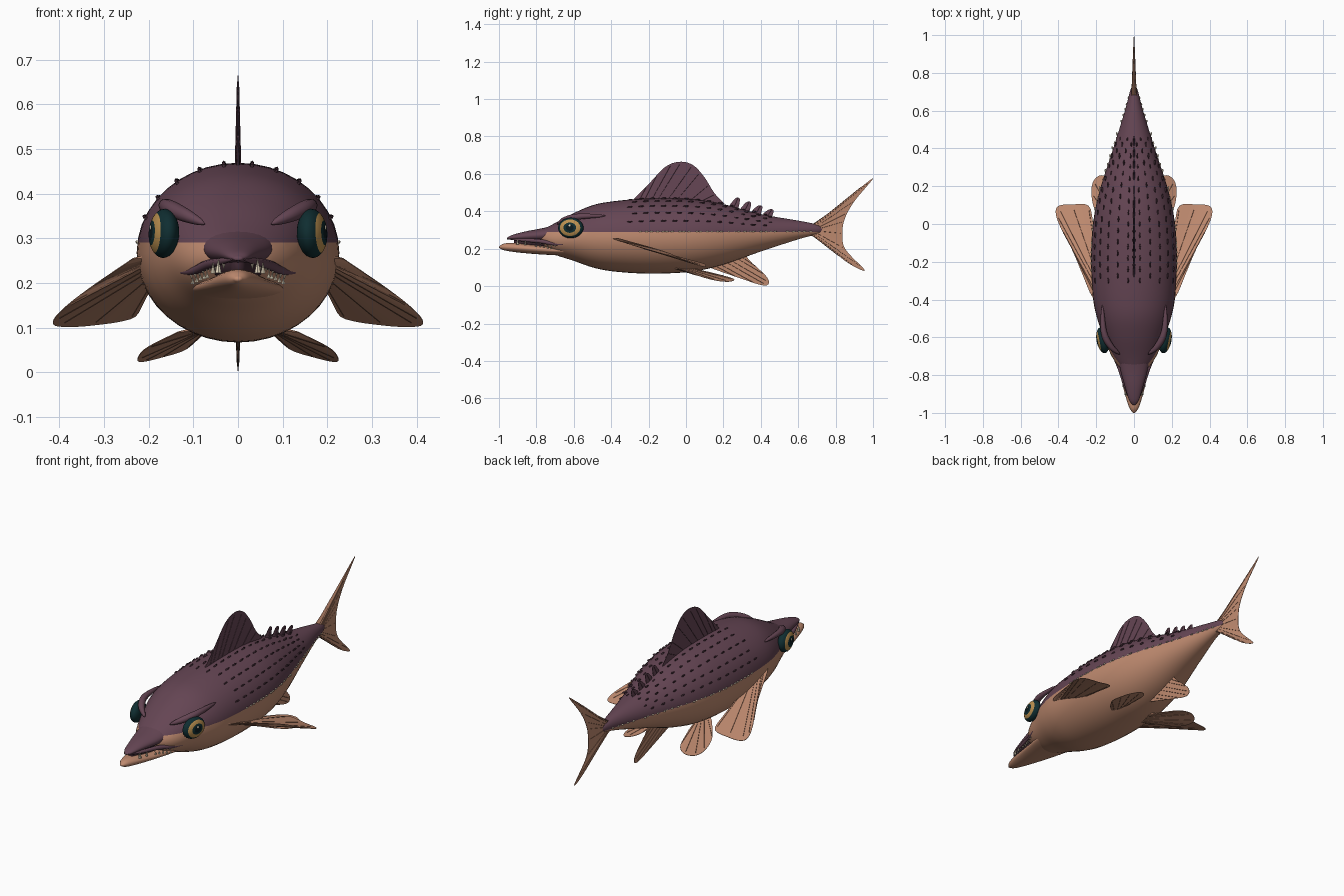
import bpy, bmesh, math, random
from mathutils import Vector, Matrix

random.seed(3)
if "Cube" in bpy.data.objects:
    bpy.data.objects.remove(bpy.data.objects["Cube"])


def material(name, r, g, b):
    m = bpy.data.materials.new(name)
    m.use_nodes = True
    m.diffuse_color = (r, g, b, 1)
    bsdf = next(n for n in m.node_tree.nodes if n.type == 'BSDF_PRINCIPLED')
    bsdf.inputs["Base Color"].default_value = (r, g, b, 1)
    bsdf.inputs["Roughness"].default_value = 0.7
    return m


PURPLE = material("plum_skin", .13, .06, .088)
TAN = material("tan_belly", .52, .255, .16)
DARK = material("dark_plum", .045, .02, .03)
PLUM_RAY = material("plum_fin_ray", .085, .038, .056)
BROWN = material("fin_ray_brown", .3, .145, .09)
TEAL = material("eye_teal", .005, .027, .031)
GOLD = material("eye_gold", .5, .28, .08)
BLACK = material("pupil_black", .003, .01, .013)
CREAM = material("tooth_cream", .78, .69, .52)


def curve(points, steps):
    """Smooth path through points, any dimension."""
    p = [Vector(q) for q in points]
    p = [2 * p[0] - p[1]] + p + [2 * p[-1] - p[-2]]
    out = []
    for k in range(steps + 1):
        u = k / steps * (len(p) - 3)
        i = min(int(u), len(p) - 4)
        t = u - i
        a, b, c, d = p[i:i + 4]
        out.append(b + (c - a) * (t / 2) + (2 * a - 5 * b + 4 * c - d) * (t * t / 2)
                   + (3 * b - a - 3 * c + d) * (t ** 3 / 2))
    return out


def finish(bm, name, mats, smooth=True, mirror=False):
    bmesh.ops.recalc_face_normals(bm, faces=bm.faces)
    for f in bm.faces:
        f.smooth = smooth
    me = bpy.data.meshes.new(name)
    bm.to_mesh(me)
    bm.free()
    for m in mats:
        me.materials.append(m)
    ob = bpy.data.objects.new(name, me)
    bpy.context.collection.objects.link(ob)
    if mirror:
        ob.modifiers.new("mirror", 'MIRROR')


def skin(bm, rings):
    """Bridge equal rings of points and cap both ends."""
    rings = [[bm.verts.new(v) for v in ring] for ring in rings]
    n = len(rings[0])
    for a, b in zip(rings, rings[1:]):
        for i in range(n):
            bm.faces.new((a[i], a[(i + 1) % n], b[(i + 1) % n], b[i]))
    bm.faces.new(rings[0])
    bm.faces.new(rings[-1])


def on_ring(s, a):
    """Point on an elliptical station (y, bottom, top, half width), angle from the top."""
    y, lo, hi, w = s
    return Vector((w * math.sin(a), y, (lo + hi) / 2 + (hi - lo) / 2 * math.cos(a)))


def loft(name, stations, mats, split=None, steps=24, n=40):
    bm = bmesh.new()
    path = curve(stations, steps)
    skin(bm, [[on_ring(s, math.tau * i / n) for i in range(n)] for s in path])
    if split:
        bmesh.ops.bisect_plane(bm, geom=bm.verts[:] + bm.edges[:] + bm.faces[:],
                               plane_co=(0, 0, split), plane_no=(0, 0, 1))
        for f in bm.faces:
            f.material_index = int(f.calc_center_median().z < split)
    finish(bm, name, mats)
    return path


def tube(name, points, radius, mat, n=10, steps=20):
    """Tapered mirrored ridge along a path."""
    bm = bmesh.new()
    path = curve(points, steps)
    rings = []
    for i, p in enumerate(path):
        d = (path[min(i + 1, steps)] - path[max(i - 1, 0)]).normalized()
        side = d.cross(Vector((0, 0, 1))).normalized()
        up = side.cross(d)
        r = radius * (0.1 + math.sin(math.pi * i / steps) ** 0.6)
        rings.append([p + r * (side * math.cos(math.tau * k / n) + up * math.sin(math.tau * k / n))
                      for k in range(n)])
    skin(bm, rings)
    finish(bm, name, [mat], mirror=True)


def fin(name, base, edge, mat, ray_mat, rays=8, thick=.006, steps=32, mirror=False):
    """Blade that thins from its base to its edge, with raised rays."""
    bm = bmesh.new()
    b, e = curve(base, steps), curve(edge, steps)
    normal = Vector((0, 0, 0))
    for i in range(steps):
        normal += (e[i] - b[i]).cross(e[i + 1] - e[i])
    normal.normalize()
    skin(bm, [[p + normal * thick, q + normal * .001, q - normal * .001, p - normal * thick]
              for p, q in zip(b, e)])
    count = len(bm.faces)
    for k in range(1, rays + 1):
        i = round(k * steps / (rays + 1))
        p, q = b[i], b[i].lerp(e[i], .93)
        side = (q - p).cross(normal).normalized() * .002
        skin(bm, [[c + normal * h, c + side, c - normal * h, c - side]
                  for c, h in ((p, thick + .0015), (q, .0025))])
    bm.faces.ensure_lookup_table()
    for f in bm.faces[count:]:
        f.material_index = 1
    finish(bm, name, [mat, ray_mat], smooth=False, mirror=mirror)


# Body, dark above the flank line and pale below
body = loft("body", [
    (-.79, .235, .285, .03), (-.76, .205, .306, .075), (-.7, .168, .337, .118),
    (-.6, .135, .39, .16), (-.5, .10, .432, .195), (-.4, .08, .452, .216),
    (-.25, .068, .466, .226), (-.1, .068, .469, .225), (.05, .08, .463, .21),
    (.2, .115, .438, .175), (.4, .185, .385, .11), (.6, .25, .35, .048),
    (.7, .277, .33, .022), (.73, .29, .315, .008)], [PURPLE, TAN], split=.29, steps=72)

# Snout, lower jaw and mouth lining
loft("snout", [(-.957, .25, .258, .008), (-.93, .247, .273, .027), (-.86, .242, .292, .048),
               (-.77, .237, .309, .073), (-.68, .237, .33, .088)], [PURPLE], n=28)
loft("lower_jaw", [(-1, .205, .212, .006), (-.97, .191, .228, .026), (-.9, .18, .23, .048),
                   (-.8, .171, .222, .072), (-.7, .165, .216, .093), (-.62, .16, .22, .11)],
     [TAN], n=28)
loft("mouth_lining", [(-.92, .215, .255, .01), (-.85, .205, .26, .034), (-.75, .2, .26, .058),
                      (-.66, .2, .26, .08)], [DARK], steps=10, n=16)
lip = [(.012, -.95, .253), (.046, -.86, .246), (.07, -.78, .24), (.1, -.71, .227), (.132, -.645, .223)]
tube("upper_lip", lip, .01, PURPLE)
tube("brow", [(.075, -.69, .332), (.125, -.645, .355), (.16, -.57, .372), (.168, -.43, .376)],
     .016, PURPLE)

# Teeth along both jaws, with larger fangs
bm = bmesh.new()


def tooth(p, length, radius, up):
    turn = Matrix.Identity(4) if up else Matrix.Rotation(math.pi, 4, 'X')
    bmesh.ops.create_cone(bm, cap_ends=True, segments=6, radius1=radius, radius2=0,
                          depth=length, matrix=Matrix.Translation(p) @ turn)


for p in curve(lip, 14)[2:12]:
    tooth(p + Vector((0, 0, -.012)), .013, .0045, False)
for p in curve(lip, 14)[6:11]:
    tooth(p + Vector((.006, 0, -.024)), .014, .005, True)
tooth(Vector((.044, -.9, .239)), .034, .008, True)
tooth(Vector((.056, -.86, .234)), .026, .006, True)
finish(bm, "teeth", [CREAM], smooth=False, mirror=True)

# Eyes: dark rim, gold iris and pupil banded around the outward axis
bm = bmesh.new()
bmesh.ops.create_uvsphere(bm, u_segments=32, v_segments=30, radius=1)
for f in bm.faces:
    angle = math.degrees(math.acos(max(-1, min(1, f.calc_center_median().normalized().z))))
    f.material_index = 2 if angle < 18 else 0 if angle < 30 else 1 if angle < 54 else 0
look = Vector((1, -.2, .05)).to_track_quat('Z', 'Y').to_matrix().to_4x4()
place = (Matrix.Translation((.166, -.616, .311)) @ look
         @ Matrix.Diagonal((.069, .055, .032, 1)))
bm.transform(place)
finish(bm, "eye", [TEAL, GOLD, BLACK], mirror=True)
bm = bmesh.new()
bmesh.ops.create_icosphere(bm, subdivisions=2, radius=1,
                           matrix=place @ Matrix.Translation((0, .2, .97))
                           @ Matrix.Diagonal((.1, .12, .08, 1)))
finish(bm, "eye_glint", [CREAM], mirror=True)


# Raised scales on the back and pale specks on the flank line
def studs(name, spots, size, mat):
    bm = bmesh.new()
    for y, a in spots:
        s = min(body, key=lambda st: abs(st[0] - y))
        p = on_ring(s, a)
        across = (on_ring(s, a + .01) - on_ring(s, a - .01)).normalized()
        along = Vector((0, 1, 0))
        turn = Matrix((across, along, across.cross(along))).transposed().to_4x4()
        bmesh.ops.create_icosphere(bm, subdivisions=1, radius=1, matrix=Matrix.Translation(
            (p.x, y, p.z)) @ turn @ Matrix.Rotation(.15, 4, 'X') @ Matrix.Diagonal((*size, 1)))
    finish(bm, name, [mat], mirror=True)


studs("back_scales", [(-.3 + j * .06 + (r % 2) * .025, a)
                      for r, a in enumerate([.14, .39, .65, .91, 1.16]) for j in range(13)],
      (.0045, .017, .007), DARK)
flank = []
for j in range(32):
    y = -.24 + j * .029 + random.uniform(-.008, .008)
    s = min(body, key=lambda st: abs(st[0] - y))
    mid, half = (s[1] + s[2]) / 2, (s[2] - s[1]) / 2
    flank.append((y, math.acos(max(-.9, min(.9, (.292 - mid) / half)))))
studs("flank_specks", flank, (.004, .01, .005), CREAM)

# Fins on the centre line
fin("dorsal_fin", [(0, -.29, .45), (0, -.13, .455), (0, .13, .44)],
    [(0, -.28, .465), (0, -.2, .545), (0, -.11, .638), (0, -.03, .665), (0, .04, .645),
     (0, .1, .58), (0, .15, .5), (0, .205, .44)], PURPLE, PLUM_RAY, rays=8)
for i in range(4):
    y, z = .23 + i * .06, .415 - i * .015
    h = .055 - i * .005
    fin("finlet_%d" % (i + 1), [(0, y, z), (0, y + .04, z - .01)],
        [(0, y + .005, z + .02), (0, y + .035, z + h), (0, y + .058, z + h - .005),
         (0, y + .05, z)], PURPLE, PLUM_RAY, rays=1, steps=12)
fin("tail_fin", [(0, .66, .325), (0, .69, .3), (0, .66, .275)],
    [(0, .73, .342), (0, .85, .455), (0, 1, .577), (0, .905, .46), (0, .855, .375),
     (0, .837, .3), (0, .85, .2), (0, .957, .083), (0, .85, .135), (0, .73, .25)],
    TAN, BROWN, rays=11, thick=.013, steps=45)
fin("anal_fin", [(0, .1, .11), (0, .32, .175)],
    [(0, .15, .09), (0, .28, .045), (0, .4, .006), (0, .44, .01), (0, .435, .045),
     (0, .38, .1), (0, .32, .15)], TAN, BROWN, rays=6)

# Paired fins
fin("pectoral_fin", [(.2, -.42, .26), (.195, -.33, .238), (.185, -.24, .2)],
    [(.235, -.36, .255), (.33, -.13, .19), (.388, -.02, .145), (.414, .055, .115),
     (.4, .095, .103), (.33, .103, .105), (.235, .09, .122), (.215, -.06, .16)],
    TAN, BROWN, rays=6, thick=.005, mirror=True)
fin("pelvic_fin", [(.08, -.08, .1), (.075, .03, .095)],
    [(.135, -.03, .09), (.205, .07, .054), (.225, .16, .03), (.214, .228, .024),
     (.17, .258, .034), (.12, .22, .05), (.085, .1, .078)],
    TAN, BROWN, rays=5, thick=.005, mirror=True)
